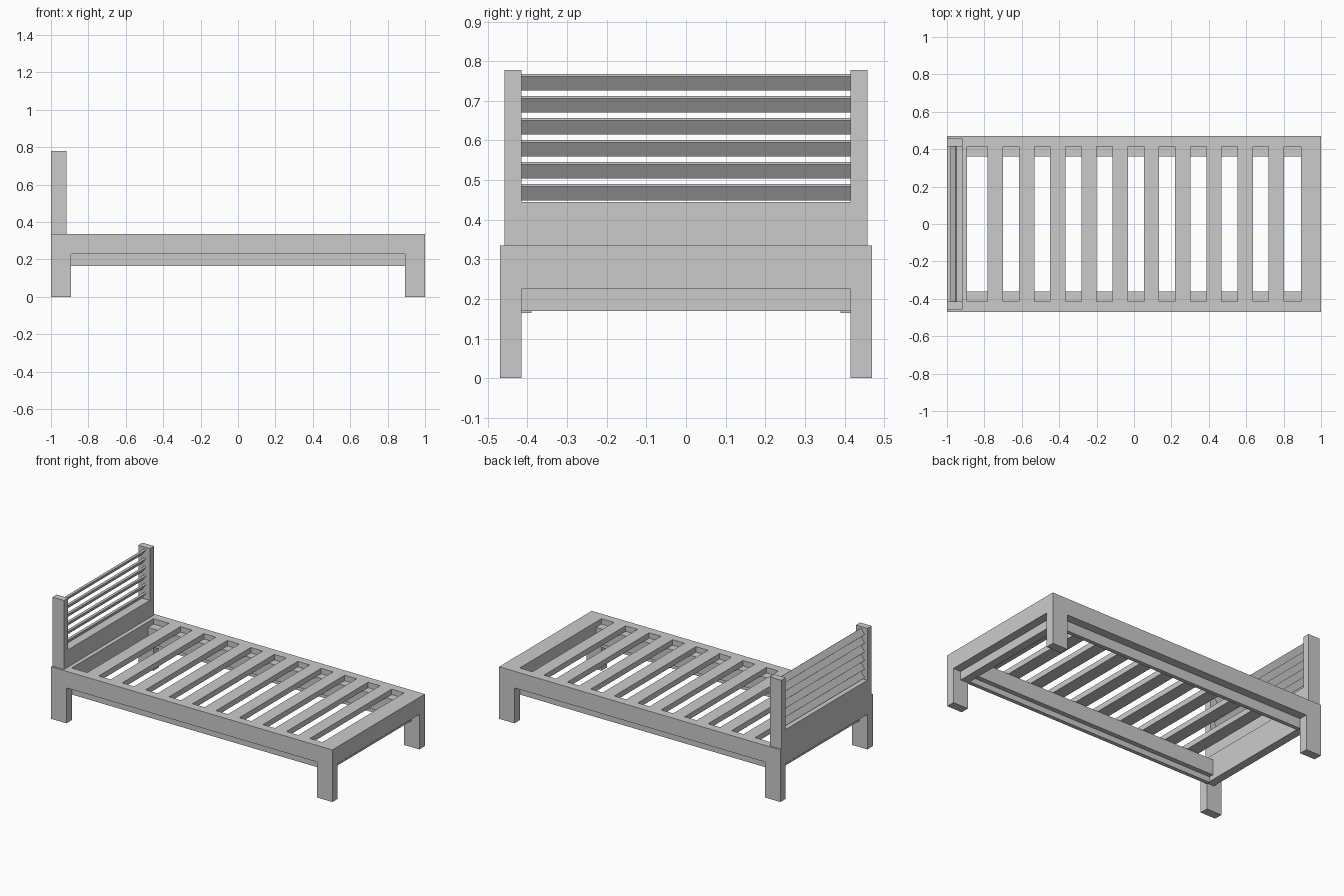
import bpy
import bmesh
from math import radians
from mathutils import Matrix, Vector

cube = bpy.data.objects.get("Cube")
if cube:
    bpy.data.objects.remove(cube, do_unlink=True)

GREY = (0.6, 0.6, 0.6, 1.0)
paint = bpy.data.materials.new("plain_grey")
paint.use_nodes = True
paint.diffuse_color = GREY
paint.node_tree.nodes["Principled BSDF"].inputs["Base Color"].default_value = GREY


def box(name, x, y, z, tilt=0.0):
    """Box spanning the given (min, max) ranges, optionally tilted about y."""
    size = Vector([r[1] - r[0] for r in (x, y, z)])
    centre = Vector([(r[0] + r[1]) / 2 for r in (x, y, z)])
    bm = bmesh.new()
    bmesh.ops.create_cube(bm, size=1.0, matrix=Matrix.Diagonal(size.to_4d()))
    mesh = bpy.data.meshes.new(name)
    bm.to_mesh(mesh)
    bm.free()
    mesh.materials.append(paint)
    obj = bpy.data.objects.new(name, mesh)
    obj.location = centre
    obj.rotation_euler.y = tilt
    bpy.context.scene.collection.objects.link(obj)
    return obj


def span(a, b, sign):
    """Range a..b mirrored to the side given by sign."""
    return tuple(sorted((a * sign, b * sign)))


TOP = 0.335          # height of the bed frame
INNER = 0.415        # inside of legs and side rails
HALF = 0.47          # half width of the frame
LEG = 0.892          # inner end of the legs
SLAT = 0.035         # slat thickness
sides = ((1, "left"), (-1, "right"))

# Legs, side rails and slat supports
for s, side in sides:
    for e, end in ((1, "foot"), (-1, "head")):
        box(f"{end}_{side}_leg", span(LEG, 1, e), span(INNER, HALF, s), (0, TOP))
    box(f"{side}_side_rail", (-LEG, LEG), span(INNER, HALF, s), (0.228, TOP))
    box(f"{side}_inner_rail", (-LEG, LEG), span(0.39, INNER, s), (0.164, TOP - SLAT))
    box(f"{side}_slat_ledge", (-LEG, LEG), span(0.36, 0.39, s), (0.2, TOP - SLAT))

# End rails, each an outer board and a deeper inner board
for e, end in ((1, "foot"), (-1, "head")):
    box(f"{end}_outer_rail", span(0.945, 1, e), (-INNER, INNER), (0.225, TOP))
    box(f"{end}_inner_rail", span(LEG, 0.945, e), (-INNER, INNER), (0.17, TOP))

# Bed slats
for i in range(10):
    x = -0.741 + i * 0.1669
    box(f"bed_slat_{i + 1}", (x - 0.041, x + 0.041), (-INNER, INNER), (TOP - SLAT, TOP))

# Headboard posts and lower panel
for s, side in sides:
    box(f"{side}_headboard_post", (-1, -0.918), span(INNER, 0.458, s), (TOP, 0.778))
box("headboard_panel", (-1, -0.918), (-INNER, INNER), (TOP, 0.445))

# Tilted headboard louvers, upper edge leaning towards the mattress
for i in range(6):
    z = 0.469 + i * 0.0556
    box(f"headboard_louver_{i + 1}", (-0.9845, -0.9415), (-INNER, INNER),
        (z - 0.006, z + 0.006), tilt=radians(-55))
